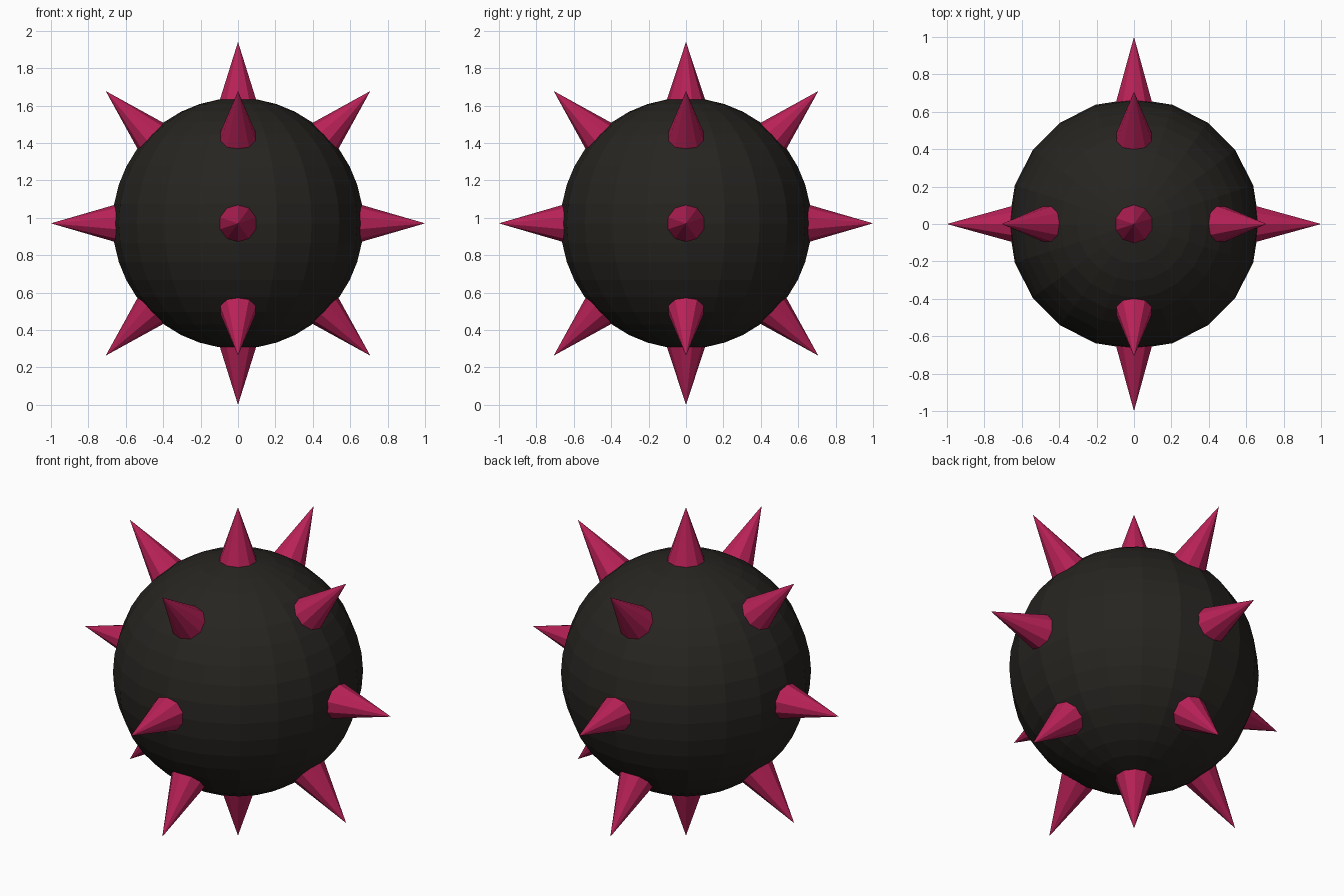
import bpy
import math
from mathutils import Vector

if "Cube" in bpy.data.objects:
    bpy.data.objects.remove(bpy.data.objects["Cube"])

CENTER = Vector((0, 0, 0.97))
BALL_R = 0.67


def material(name, rgb):
    m = bpy.data.materials.new(name)
    m.diffuse_color = (*rgb, 1)
    m.use_nodes = True
    m.node_tree.nodes["Principled BSDF"].inputs["Base Color"].default_value = m.diffuse_color
    return m


dark = material("dark_iron", (0.02, 0.018, 0.015))
crimson = material("crimson", (0.48, 0.015, 0.095))

# Faceted ball body
bpy.ops.mesh.primitive_uv_sphere_add(segments=20, ring_count=20, radius=BALL_R, location=CENTER)
ball = bpy.context.object
ball.name = "ball"
ball.data.materials.append(dark)


def spike(direction, tip, slope):
    """Ten-sided cone pointing outward, its base sunk just below the ball surface."""
    base = 0.62
    d = direction.normalized()
    length = tip - base
    bpy.ops.mesh.primitive_cone_add(
        vertices=10, radius1=slope * length, radius2=0, depth=length,
        location=CENTER + d * (base + tip) / 2,
        rotation=d.to_track_quat('Z', 'Y').to_euler())
    ob = bpy.context.object
    ob.name = "spike"
    ob.data.materials.append(crimson)


# Spikes every 45 degrees around the two upright rings
for axis in (Vector((1, 0, 0)), Vector((0, 1, 0))):
    for i in range(8):
        if i in (2, 6):
            continue
        a = math.radians(45 * i)
        spike(axis * math.cos(a) + Vector((0, 0, math.sin(a))), 1.0, 0.29)

# Slightly shorter top and bottom spikes, shared by both rings
for s in (1, -1):
    spike(Vector((0, 0, s)), 0.97, 0.33)
